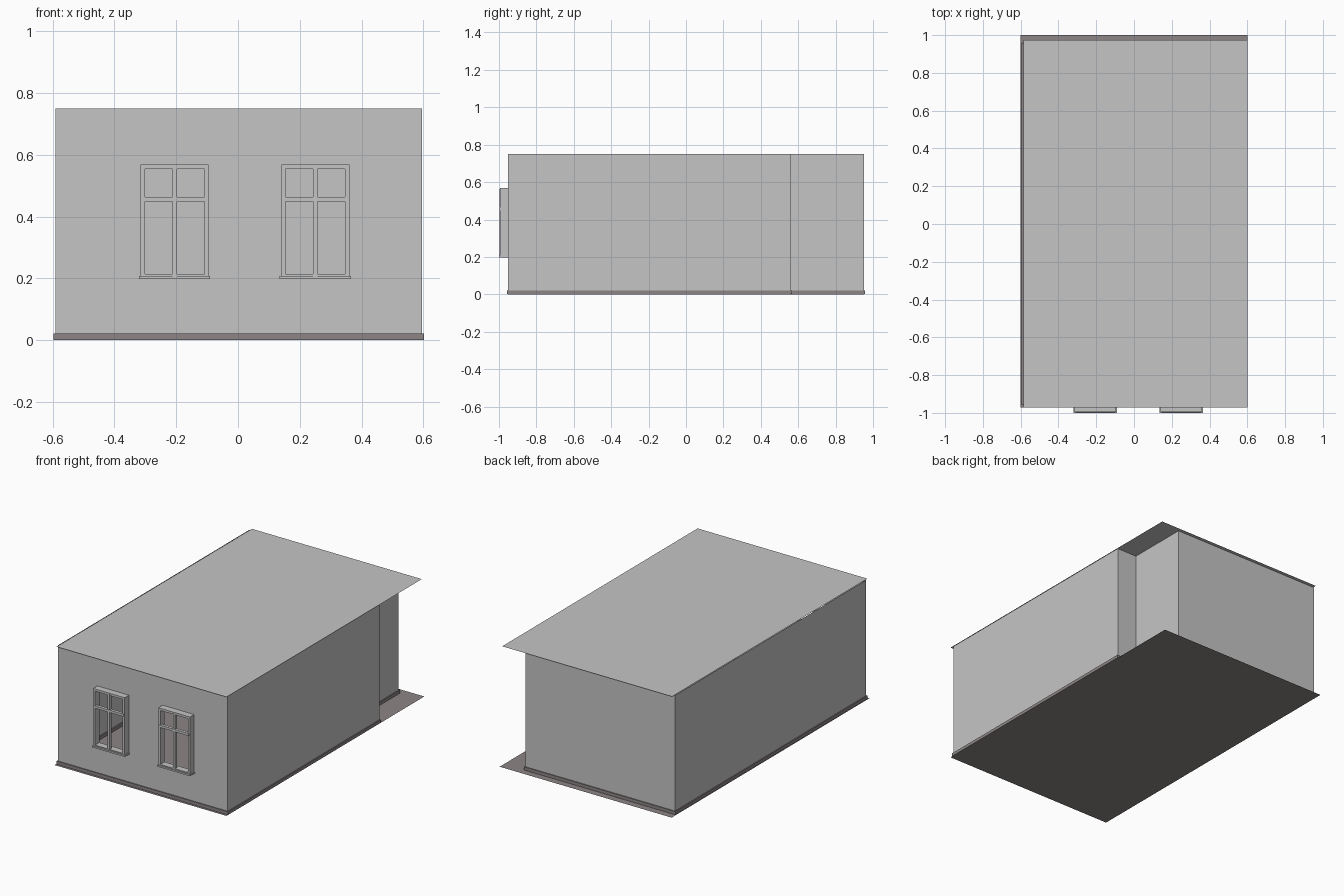
import bpy, bmesh

if "Cube" in bpy.data.objects:
    bpy.data.objects.remove(bpy.data.objects["Cube"])


def material(name, rgb):
    m = bpy.data.materials.new(name)
    m.diffuse_color = (*rgb, 1)
    m.use_nodes = True
    m.node_tree.nodes["Principled BSDF"].inputs["Base Color"].default_value = m.diffuse_color
    return m


GREY = material("plaster grey", (0.56, 0.56, 0.56))
BROWN = material("floor brown", (0.27, 0.235, 0.24))


def finish(name, bm, mat):
    me = bpy.data.meshes.new(name)
    bm.to_mesh(me)
    bm.free()
    me.materials.append(mat)
    ob = bpy.data.objects.new(name, me)
    bpy.context.collection.objects.link(ob)
    return ob


def add_box(bm, x0, x1, y0, y1, z0, z1):
    vs = bmesh.ops.create_cube(bm, size=1)["verts"]
    for v in vs:
        v.co.x = x1 if v.co.x > 0 else x0
        v.co.y = y1 if v.co.y > 0 else y0
        v.co.z = z1 if v.co.z > 0 else z0


def boxes(name, dims, mat):
    bm = bmesh.new()
    for d in dims:
        add_box(bm, *d)
    return finish(name, bm, mat)


def plane(name, x0, x1, y0, y1, z, mat):
    bm = bmesh.new()
    bm.faces.new([bm.verts.new(p) for p in
                  ((x0, y0, z), (x1, y0, z), (x1, y1, z), (x0, y1, z))])
    return finish(name, bm, mat)


# Plan of the room: notch in the back right corner
XL, XR, XN = -0.59, 0.595, 0.455
YF, YN, YB = -0.952, 0.56, 0.952
TOP = 0.75
WINDOWS = (-0.205, 0.25)


def plan(o):
    """Room outline, counter-clockwise from front right, offset outwards by o."""
    return [(XR + o, YF - o), (XR + o, YN + o), (XN + o, YN + o),
            (XN + o, YB + o), (XL - o, YB + o), (XL - o, YF - o)]


# Floor and ceiling sheets
plane("floor", -0.6, 0.6, -0.972, 1.0, 0.0, BROWN)
plane("ceiling", -0.585, 0.6, -0.972, 0.975, TOP, GREY)

# Side and back walls
bm = bmesh.new()
pts = plan(0)
for a, b in zip(pts, pts[1:]):
    bm.faces.new([bm.verts.new(p) for p in
                  ((*a, 0), (*b, 0), (*b, TOP), (*a, TOP))])
bmesh.ops.remove_doubles(bm, verts=bm.verts, dist=1e-5)
finish("walls", bm, GREY)

# Front wall with two window openings
bm = bmesh.new()
xs = [XL, WINDOWS[0] - 0.097, WINDOWS[0] + 0.097,
      WINDOWS[1] - 0.097, WINDOWS[1] + 0.097, XR]
zs = [0, 0.213, 0.556, TOP]
for i in range(5):
    for j in range(3):
        if j == 1 and i in (1, 3):
            continue
        bm.faces.new([bm.verts.new((x, YF, z)) for x, z in
                      ((xs[i], zs[j]), (xs[i + 1], zs[j]),
                       (xs[i + 1], zs[j + 1]), (xs[i], zs[j + 1]))])
bmesh.ops.remove_doubles(bm, verts=bm.verts, dist=1e-5)
bmesh.ops.dissolve_limit(bm, angle_limit=0.01, verts=bm.verts, edges=bm.edges)
finish("front_wall", bm, GREY)

# Skirting strip following the walls, showing on both sides
bm = bmesh.new()
rings = [[bm.verts.new((x, y, z)) for x, y in plan(o)]
         for o, z in ((0.006, 0.001), (0.006, 0.021), (-0.008, 0.021), (-0.008, 0.001))]
for k in range(4):
    r, s = rings[k], rings[(k + 1) % 4]
    for i in range(6):
        j = (i + 1) % 6
        bm.faces.new((r[i], r[j], s[j], s[i]))
finish("skirting", bm, BROWN)

# Windows: deep casing, cross bars and sill
for n, c in enumerate(WINDOWS):
    l, r, f = c - 0.11, c + 0.11, -0.994
    boxes(f"window_casing_{n + 1}", [
        (l, l + 0.014, f, YF, 0.2, 0.568),
        (r - 0.014, r, f, YF, 0.2, 0.568),
        (l + 0.014, r - 0.014, f, YF, 0.2, 0.214),
        (l + 0.014, r - 0.014, f, YF, 0.554, 0.568)], GREY)
    boxes(f"window_bars_{n + 1}", [
        (c - 0.007, c + 0.007, f - 0.002, f + 0.018, 0.207, 0.562),
        (l + 0.006, r - 0.006, f - 0.003, f + 0.016, 0.448, 0.463)], GREY)
    boxes(f"window_sill_{n + 1}", [(l - 0.005, r + 0.005, -1.0, YF, 0.198, 0.208)], GREY)

# Ceiling fittings: four lamps and a centre rail, just below the ceiling
lamps = [(x, x + 0.34, y, y + 0.2, TOP - 0.015, TOP - 0.001)
         for x in (-0.43, 0.125) for y in (-0.585, 0.08)]
boxes("ceiling_lamps", lamps, GREY)
boxes("ceiling_rail", [(-0.065, -0.025, YF, YB, TOP - 0.02, TOP - 0.001)], GREY)

# Door on the inside of the right wall
boxes("door", [(XR - 0.012, XR - 0.001, -0.55, -0.23, 0.0, 0.6)], GREY)
